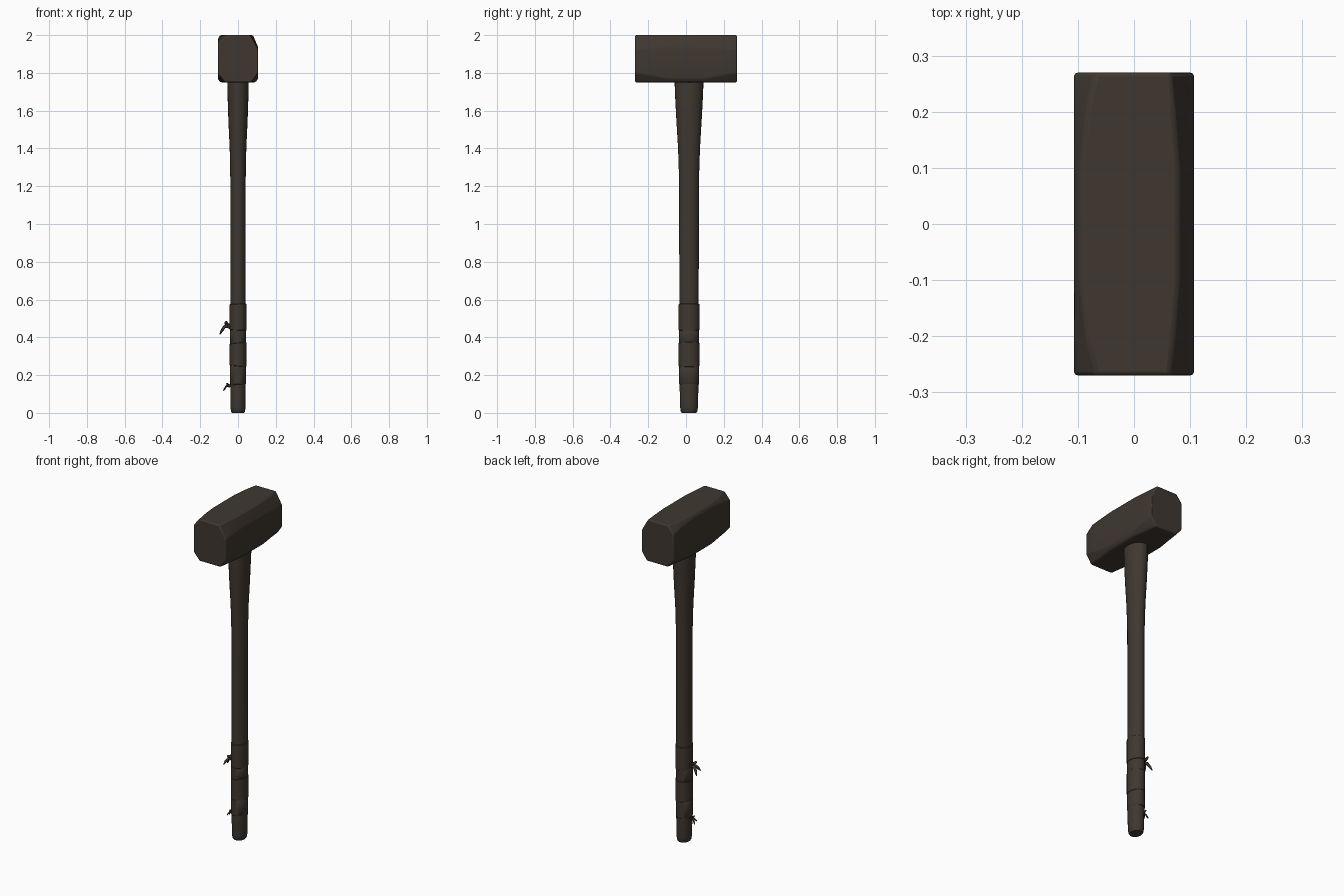
import bpy, bmesh, math
from mathutils import Vector

if "Cube" in bpy.data.objects:
    bpy.data.objects.remove(bpy.data.objects["Cube"])

mat = bpy.data.materials.new("dark brown")
mat.use_nodes = True
color = (0.05, 0.039, 0.03, 1)
mat.diffuse_color = color
bsdf = mat.node_tree.nodes["Principled BSDF"]
bsdf.inputs["Base Color"].default_value = color
bsdf.inputs["Roughness"].default_value = 0.8

CY = 0.016  # handle axis offset in y


def loft(name, rings, angle=35, bevel=0):
    """Skin a list of equal-length point rings and cap both ends."""
    bm = bmesh.new()
    vs = [[bm.verts.new(p) for p in ring] for ring in rings]
    n = len(vs[0])
    for a, b in zip(vs, vs[1:]):
        for i in range(n):
            j = (i + 1) % n
            bm.faces.new((a[i], a[j], b[j], b[i]))
    bm.faces.new(vs[0])
    bm.faces.new(vs[-1])
    bmesh.ops.recalc_face_normals(bm, faces=bm.faces)
    mesh = bpy.data.meshes.new(name)
    bm.to_mesh(mesh)
    bm.free()
    mesh.materials.append(mat)
    obj = bpy.data.objects.new(name, mesh)
    bpy.context.collection.objects.link(obj)
    bpy.ops.object.select_all(action="DESELECT")
    obj.select_set(True)
    bpy.context.view_layer.objects.active = obj
    if bevel:
        mod = obj.modifiers.new("soft edges", "BEVEL")
        mod.width = bevel
        mod.segments = 2
        mod.limit_method = "ANGLE"
        mod.angle_limit = math.radians(20)
    bpy.ops.object.shade_smooth_by_angle(angle=math.radians(angle))
    return obj


def oval(z, rx, ry, tilt=0, sides=24):
    """Horizontal oval around the handle axis, tilted along x."""
    ring = []
    for i in range(sides):
        a = math.tau * i / sides
        ring.append((rx * math.cos(a), CY + ry * math.sin(a), z + tilt * math.cos(a)))
    return ring


# Handle: straight shaft flaring towards the head
shaft = [(0, 0.032, 0.038), (0.008, 0.037, 0.044), (0.03, 0.04, 0.047), (0.15, 0.041, 0.05),
         (0.6, 0.041, 0.051), (1.25, 0.041, 0.053), (1.4, 0.044, 0.058),
         (1.55, 0.051, 0.067), (1.7, 0.056, 0.075), (1.8, 0.057, 0.077)]
loft("handle", [oval(*s) for s in shaft], 50)

# Grip wrap: overlapping slightly tilted bands
bands = [(0.15, 0.25, 0.003), (0.246, 0.372, -0.004), (0.368, 0.44, 0.003), (0.436, 0.578, -0.002)]
for k, (low, high, tilt) in enumerate(bands):
    g = 0.0015 * (k % 2)
    loft(f"grip_band_{k + 1}", [
        oval(low, 0.041, 0.05, tilt), oval(low + 0.003, 0.043 + g, 0.053 + g, tilt),
        oval(high - 0.003, 0.043 + g, 0.053 + g, -tilt), oval(high, 0.041, 0.05, -tilt)], 40)


# Head: chamfered block with worn corners
def head_ring(y, corners):
    x, low, high = 0.107, 1.75, 2.0
    tr, tl, bl, br = corners
    pts = [(x, high - tr[1]), (x - tr[0], high), (tl[0] - x, high), (-x, high - tl[1]),
           (-x, low + bl[1]), (bl[0] - x, low), (x - br[0], low), (x, low + br[1])]
    return [(px, y, pz) for px, pz in pts]


worn = ((0.043, 0.075), (0.038, 0.045), (0.04, 0.045), (0.035, 0.05))
near = ((0.036, 0.07), (0.024, 0.03), (0.03, 0.035), (0.028, 0.04))
middle = ((0.028, 0.065), (0.012, 0.02), (0.014, 0.018), (0.014, 0.02))
sections = [(-0.27, worn), (-0.2, near), (-0.1, middle), (0.1, middle), (0.2, near), (0.27, worn)]
loft("hammer_head", [head_ring(y, c) for y, c in sections], 40, 0.007)


# Loose cord knots with tapering tails on the right side of the grip
def cord(name, points, radius):
    pts = [Vector(p) for p in points]
    rings = []
    for i, p in enumerate(pts):
        d = (pts[min(i + 1, len(pts) - 1)] - pts[max(i - 1, 0)]).normalized()
        u = d.cross(Vector((0, 1, 0))).normalized()
        v = d.cross(u)
        r = radius * (0.7, 1.2, 1, 0.4)[i]
        rings.append([p + r * (u * math.cos(a) + v * math.sin(a))
                      for a in (math.tau * s / 8 for s in range(8))])
    loft(name, rings, 60)


# Each tail: end offset (x, y, z) from the knot
tails = [(-0.05, 0.02, -0.042), (-0.04, -0.03, -0.03), (-0.014, 0.03, 0.024), (-0.02, -0.022, 0.02)]
for name, z, size in (("upper_cord", 0.458, 1), ("lower_cord", 0.142, 0.62)):
    base = Vector((-0.046, CY, z))
    for k, t in enumerate(tails):
        end = Vector(t) * size
        bow = Vector((-0.012, 0, 0.01)) * size
        cord(f"{name}_tail_{k + 1}", [base + Vector((0.008, 0, 0)), base + end * 0.3 + bow,
                                      base + end * 0.7 + bow * 0.5, base + end], 0.007 * size)
    bpy.ops.mesh.primitive_uv_sphere_add(segments=12, ring_count=8, radius=0.013 * size, location=base)
    knot = bpy.context.object
    knot.name = f"{name}_knot"
    knot.data.materials.append(mat)
    bpy.ops.object.shade_smooth_by_angle(angle=math.radians(60))
